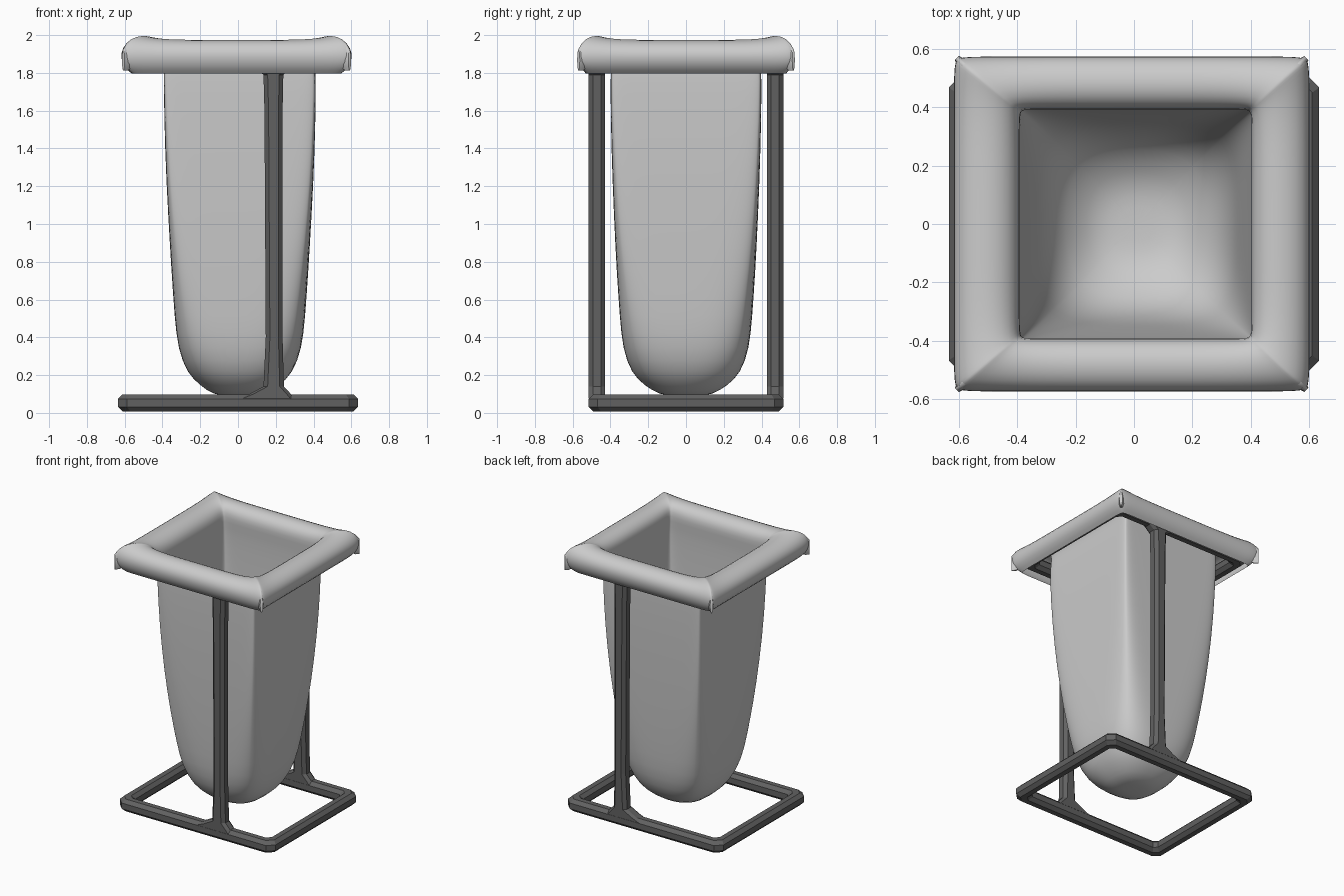
import bpy, bmesh
from math import pi, cos, sin
from mathutils import Vector

if "Cube" in bpy.data.objects:
    bpy.data.objects.remove(bpy.data.objects["Cube"])

dark = bpy.data.materials.new("dark_metal")
dark.diffuse_color = (0.12, 0.12, 0.12, 1)
dark.use_nodes = True
dark.node_tree.nodes["Principled BSDF"].inputs["Base Color"].default_value = dark.diffuse_color


def loft(name, rings, cyclic=False, cap_start=False, cap_end=False, mat=None):
    bm = bmesh.new()
    loops = [[bm.verts.new(p) for p in r] for r in rings]
    pairs = list(zip(loops, loops[1:]))
    if cyclic:
        pairs.append((loops[-1], loops[0]))
    for a, b in pairs:
        for i in range(len(a)):
            j = (i + 1) % len(a)
            bm.faces.new((a[i], a[j], b[j], b[i]))
    if cap_start:
        bm.faces.new(loops[0][::-1])
    if cap_end:
        bm.faces.new(loops[-1])
    bmesh.ops.recalc_face_normals(bm, faces=bm.faces)
    me = bpy.data.meshes.new(name)
    bm.to_mesh(me)
    bm.free()
    ob = bpy.data.objects.new(name, me)
    bpy.context.collection.objects.link(ob)
    if mat:
        me.materials.append(mat)
    return ob


def octagon(hw, hh, c):
    return [(hw, -hh + c), (hw, hh - c), (hw - c, hh), (-hw + c, hh),
            (-hw, hh - c), (-hw, -hh + c), (-hw + c, -hh), (hw - c, -hh)]


# Rectangular tube frames with clipped corners
def tube_frame(name, hx, hy, z):
    rings = []
    prof = octagon(0.043, 0.045, 0.024)
    for sx, sy in ((1, 1), (-1, 1), (-1, -1), (1, -1)):
        ends = []
        for dx, dy in ((0, 1), (1, 0)):
            ring = []
            for o, h in prof:
                k = 0.035 + 0.012 * o / 0.043
                ring.append((sx * (hx + o - k * dx), sy * (hy + o - k * dy), z + h))
            ends.append(ring)
        rings += ends if sx * sy > 0 else ends[::-1]
    return loft(name, rings, cyclic=True, mat=dark)


tube_frame("base_frame", 0.592, 0.472, 0.053)
tube_frame("top_frame", 0.53, 0.472, 1.865)

# Posts, front and back, flaring into both frames
for name, s in (("front_post", -1), ("back_post", 1)):
    rings = []
    for z, left, right in ((0.075, 0.0, 0.30), (0.10, 0.06, 0.28), (0.14, 0.135, 0.243),
                           (0.40, 0.147, 0.236), (1.60, 0.140, 0.236),
                           (1.79, 0.135, 0.24), (1.85, 0.06, 0.31)):
        c, hw = (left + right) / 2, (right - left) / 2
        rings.append([(c + x, s * 0.472 + y, z) for x, y in octagon(hw, 0.043, 0.022)])
    loft(name, rings, cap_start=True, cap_end=True, mat=dark)


# Fabric bag: square sections, rounding toward the bottom, rolled over the top frame
def square_ring(hx, hy, z, n, cx=0.0, roll=0.0):
    side, N = [], 14
    for i in range(N):
        side.append(sin((-1 + 2 * i / N) * pi / 2))
    pts = [(1, t) for t in side] + [(-t, 1) for t in side]
    pts += [(-1, -t) for t in side] + [(t, -1) for t in side]
    ring = []
    for x, y in pts:
        f = (abs(x) ** n + abs(y) ** n) ** (-1 / n)
        corner = min(abs(x), abs(y))
        dz = roll * (0.022 * corner ** 6 - 0.004)
        ring.append((cx + hx * x * f, hy * y * f, z + dz))
    return ring


sections = [  # half x, half y, z, squareness, centre x, rolled
    (0.05, 0.05, 0.088, 2.2, 0.01, 0), (0.14, 0.14, 0.095, 2.3, 0.01, 0),
    (0.21, 0.22, 0.145, 2.5, 0.01, 0), (0.28, 0.29, 0.21, 2.8, 0.01, 0),
    (0.328, 0.335, 0.34, 3.5, 0.01, 0), (0.345, 0.35, 0.50, 4.5, 0.01, 0),
    (0.362, 0.367, 0.75, 7, 0.01, 0), (0.38, 0.382, 1.05, 12, 0.01, 0),
    (0.397, 0.395, 1.40, 20, 0.01, 0), (0.402, 0.40, 1.70, 30, 0.01, 0),
    (0.402, 0.398, 1.82, 40, 0.008, 0), (0.395, 0.39, 1.89, 40, 0.005, 0.5),
    (0.41, 0.402, 1.94, 40, 0, 1), (0.45, 0.435, 1.972, 40, -0.003, 1),
    (0.505, 0.485, 1.983, 40, -0.006, 1), (0.568, 0.54, 1.967, 40, -0.008, 1),
    (0.604, 0.57, 1.93, 40, -0.008, 0.6), (0.614, 0.578, 1.885, 40, -0.008, 0),
    (0.596, 0.562, 1.83, 40, -0.008, 0), (0.555, 0.53, 1.797, 40, -0.008, 0)]
bag = loft("fabric_bag", [square_ring(*s) for s in sections], cap_start=True)
sub = bag.modifiers.new("soften", 'SUBSURF')
sub.levels = sub.render_levels = 1

# Gathered corner tips of the rolled rim
for i, (sx, sy) in enumerate(((1, 1), (-1, 1), (-1, -1), (1, -1))):
    d = Vector((sx, sy, 0)).normalized()
    side = Vector((-d.y, d.x, 0))
    base = Vector((sx * 0.578 - 0.008, sy * 0.548, 0))
    rings = []
    for along, w, zl, zh in ((-0.05, 0.03, 1.84, 1.975), (0.0, 0.02, 1.81, 1.96),
                             (0.03, 0.01, 1.81, 1.925)):
        rings.append([base + d * along + side * (w * cos(a)) +
                      Vector((0, 0, (zl + zh) / 2 + (zh - zl) / 2 * sin(a)))
                      for a in [k * pi / 5 for k in range(10)]])
    loft("rim_corner_%d" % (i + 1), rings, cap_start=True, cap_end=True)

for ob in bpy.context.collection.objects:
    bpy.ops.object.select_all(action='DESELECT')
    ob.select_set(True)
    bpy.context.view_layer.objects.active = ob
    if not ob.data.materials:
        bpy.ops.object.shade_smooth_by_angle(angle=pi / 3)
